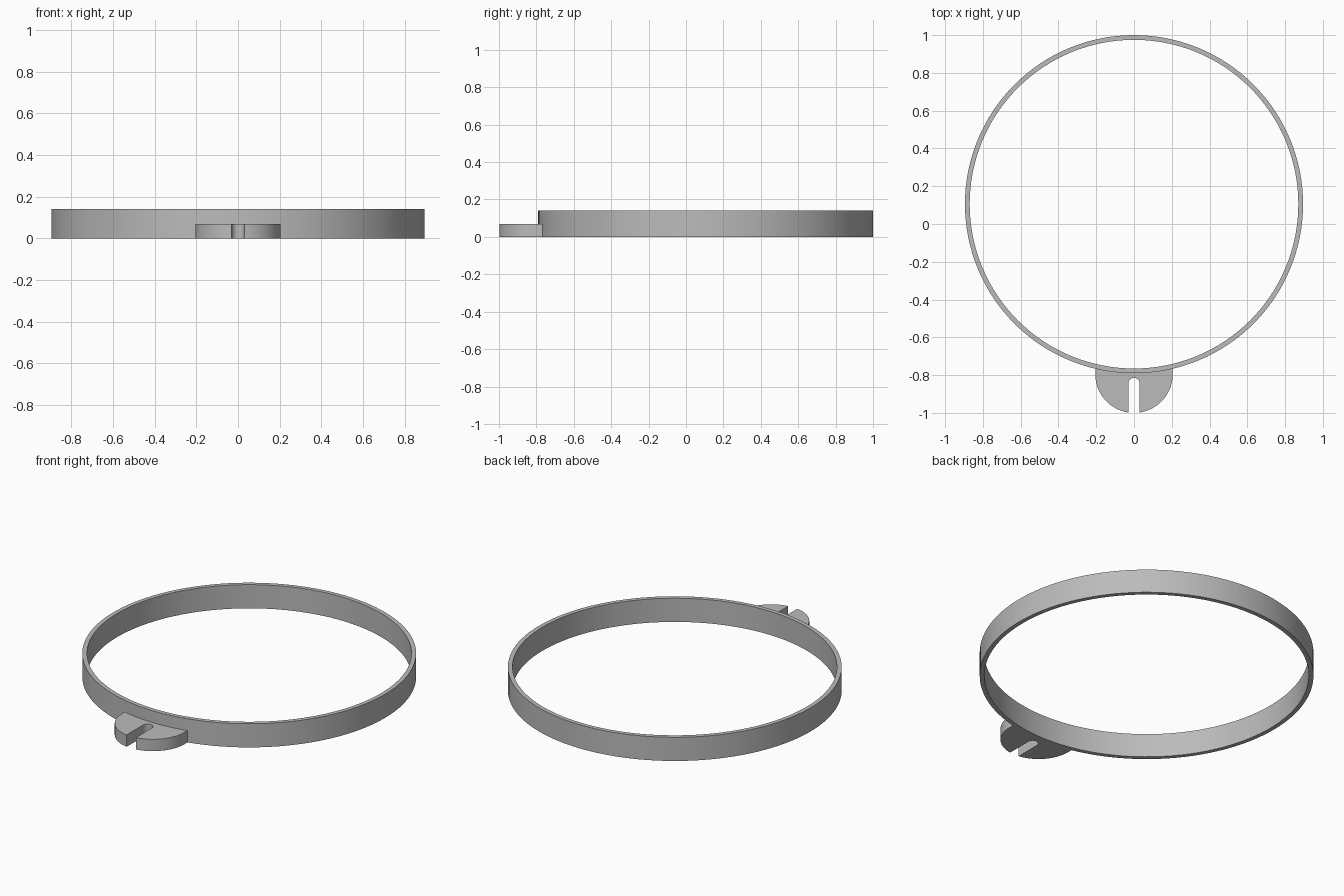
import bpy
import bmesh
from math import sin, cos, pi, asin, radians

if "Cube" in bpy.data.objects:
    bpy.data.objects.remove(bpy.data.objects["Cube"], do_unlink=True)

RING_Y, OUTER, INNER, RING_H = 0.105, 0.895, 0.87, 0.14
TAB_Y, TAB_R, TAB_H = -0.795, 0.205, 0.07
SLOT_Y, SLOT_R = -0.845, 0.03

grey = bpy.data.materials.new("plain grey")
grey.use_nodes = True
grey.diffuse_color = (0.5, 0.5, 0.5, 1)
grey.node_tree.nodes["Principled BSDF"].inputs["Base Color"].default_value = (0.5, 0.5, 0.5, 1)


def arc(cy, r, start, end, steps):
    """Points on an arc centred on x = 0."""
    angles = [start + (end - start) * i / steps for i in range(steps + 1)]
    return [(r * cos(a), cy + r * sin(a)) for a in angles]


def finish(name, bm):
    bmesh.ops.recalc_face_normals(bm, faces=bm.faces)
    mesh = bpy.data.meshes.new(name)
    bm.to_mesh(mesh)
    bm.free()
    mesh.materials.append(grey)
    obj = bpy.data.objects.new(name, mesh)
    bpy.context.collection.objects.link(obj)
    bpy.ops.object.select_all(action="DESELECT")
    obj.select_set(True)
    bpy.context.view_layer.objects.active = obj
    bpy.ops.object.shade_smooth_by_angle(angle=radians(30))


# Hoop: a rectangular section swept round the centre
bm = bmesh.new()
section = [(INNER, 0), (OUTER, 0), (OUTER, RING_H), (INNER, RING_H)]
verts = [bm.verts.new((r, 0, z)) for r, z in section]
edges = [bm.edges.new((verts[i], verts[(i + 1) % 4])) for i in range(4)]
bmesh.ops.spin(bm, geom=verts + edges, cent=(0, 0, 0), axis=(0, 0, 1),
               angle=2 * pi, steps=128, use_merge=True)
bmesh.ops.remove_doubles(bm, verts=bm.verts, dist=0.0001)
bmesh.ops.translate(bm, verts=bm.verts, vec=(0, RING_Y, 0))
finish("hoop", bm)

# Tab: half disc with an open round-ended slot, its back edge set into the hoop
lip = asin(SLOT_R / TAB_R)
back_r = OUTER - 0.005
back = asin(TAB_R / back_r)
outline = arc(TAB_Y, TAB_R, -pi, -pi / 2 - lip, 24)
outline += arc(SLOT_Y, SLOT_R, pi, 0, 16)
outline += arc(TAB_Y, TAB_R, -pi / 2 + lip, 0, 24)
outline += arc(RING_Y, back_r, -pi / 2 + back, -pi / 2 - back, 16)
bm = bmesh.new()
base = bm.faces.new([bm.verts.new((x, y, 0)) for x, y in outline])
top = bmesh.ops.extrude_face_region(bm, geom=[base], use_keep_orig=True)["geom"]
bmesh.ops.translate(bm, verts=[v for v in top if isinstance(v, bmesh.types.BMVert)],
                    vec=(0, 0, TAB_H))
finish("slotted_tab", bm)
